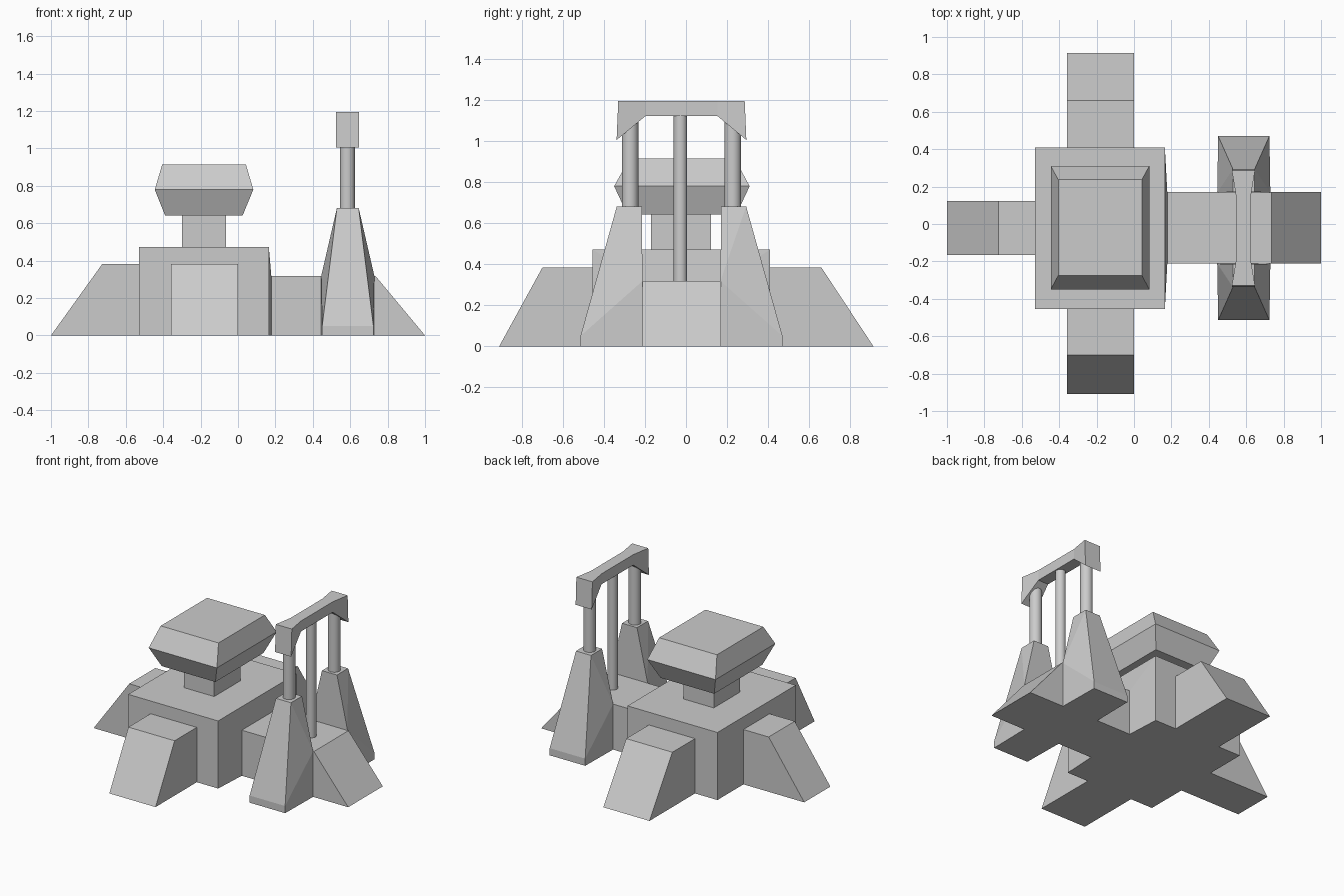
import bpy, bmesh
from math import radians

if "Cube" in bpy.data.objects:
    bpy.data.objects.remove(bpy.data.objects["Cube"])

CY = -0.022  # symmetry line of the gantry


def finish(name, bm):
    bmesh.ops.recalc_face_normals(bm, faces=bm.faces[:])
    mesh = bpy.data.meshes.new(name)
    bm.to_mesh(mesh)
    bm.free()
    ob = bpy.data.objects.new(name, mesh)
    bpy.context.collection.objects.link(ob)
    return ob


def loft(name, levels):
    """Stack of rectangles (z, x0, x1, y0, y1) joined into a solid."""
    bm = bmesh.new()
    rings = [[bm.verts.new(p) for p in ((x0, y0, z), (x1, y0, z), (x1, y1, z), (x0, y1, z))]
             for z, x0, x1, y0, y1 in levels]
    for a, b in zip(rings, rings[1:]):
        for i in range(4):
            j = (i + 1) % 4
            bm.faces.new((a[i], a[j], b[j], b[i]))
    bm.faces.new(rings[0])
    bm.faces.new(rings[-1])
    return finish(name, bm)


def hull(name, points):
    """Convex flat-faced solid around a few corner points."""
    bm = bmesh.new()
    for p in points:
        bm.verts.new(p)
    bmesh.ops.convex_hull(bm, input=bm.verts[:])
    bmesh.ops.dissolve_limit(bm, angle_limit=radians(1), verts=bm.verts[:], edges=bm.edges[:])
    return finish(name, bm)


def column(name, y, r, z0, z1):
    bpy.ops.mesh.primitive_cylinder_add(vertices=24, radius=r, depth=z1 - z0,
                                        location=(0.585, y, (z0 + z1) / 2))
    bpy.context.object.name = name
    bpy.ops.object.shade_smooth_by_angle()


# central block, its right face bulging slightly around the right leg
hull("main_block",
     [(x, y, z) for x in (-0.53, 0.165) for y in (-0.455, 0.41) for z in (0, 0.472)]
     + [(0.178, y, z) for y in (-0.212, 0.17) for z in (0, 0.318)])

# sloped buttress legs
loft("front_leg", [(0, -0.357, 0, -0.91, -0.455), (0.383, -0.357, 0, -0.70, -0.455)])
loft("back_leg", [(0, -0.357, 0, 0.41, 0.913), (0.383, -0.357, 0, 0.41, 0.66)])
loft("left_leg", [(0, -1, -0.53, -0.165, 0.123), (0.383, -0.725, -0.53, -0.165, 0.123)])
loft("right_leg", [(0, 0.175, 1, -0.212, 0.17), (0.318, 0.175, 0.735, -0.212, 0.17)])

# neck and bevelled head
loft("neck", [(0.472, -0.30, -0.065, -0.17, 0.122), (0.642, -0.30, -0.065, -0.17, 0.122)])
loft("head", [(0.642, -0.39, 0.025, -0.285, 0.245),
              (0.78, -0.445, 0.082, -0.35, 0.31),
              (0.915, -0.405, 0.042, -0.275, 0.237)])

# pair of tapering pylons, each with a column
for label, s in (("front", -1), ("back", 1)):
    pts = []
    for side in (-1, 1):
        for dx, dy, z in ((0.137, 0.492, 0), (0.137, 0.492, 0.05), (0.142, 0.19, 0),
                          (0.142, 0.19, 0.318), (0.058, 0.315, 0.682), (0.058, 0.193, 0.682)):
            pts.append((0.587 + side * dx, CY + s * dy, z))
    hull(label + "_pylon", pts)
    column(label + "_column", CY + s * 0.25, 0.04, 0.68, 1.13)

# slim middle column
column("middle_column", CY - 0.005, 0.033, 0.315, 1.125)

# arched crossbeam: sections along y, narrower and thinner in the middle
bm = bmesh.new()
rings = []
for y, hw, zb in ((-0.316, 0.062, 1.005), (-0.175, 0.04, 1.122), (0.175, 0.04, 1.122), (0.316, 0.062, 1.005)):
    yt = max(-0.308, min(0.308, y))
    rings.append([bm.verts.new(p) for p in (
        (0.585 - hw, CY + y, zb), (0.585 + hw, CY + y, zb),
        (0.585 + hw, CY + yt, 1.195), (0.585 - hw, CY + yt, 1.195))])
for a, b in zip(rings, rings[1:]):
    for i in range(4):
        j = (i + 1) % 4
        bm.faces.new((a[i], a[j], b[j], b[i]))
bm.faces.new(rings[0])
bm.faces.new(rings[-1])
finish("crossbeam", bm)
